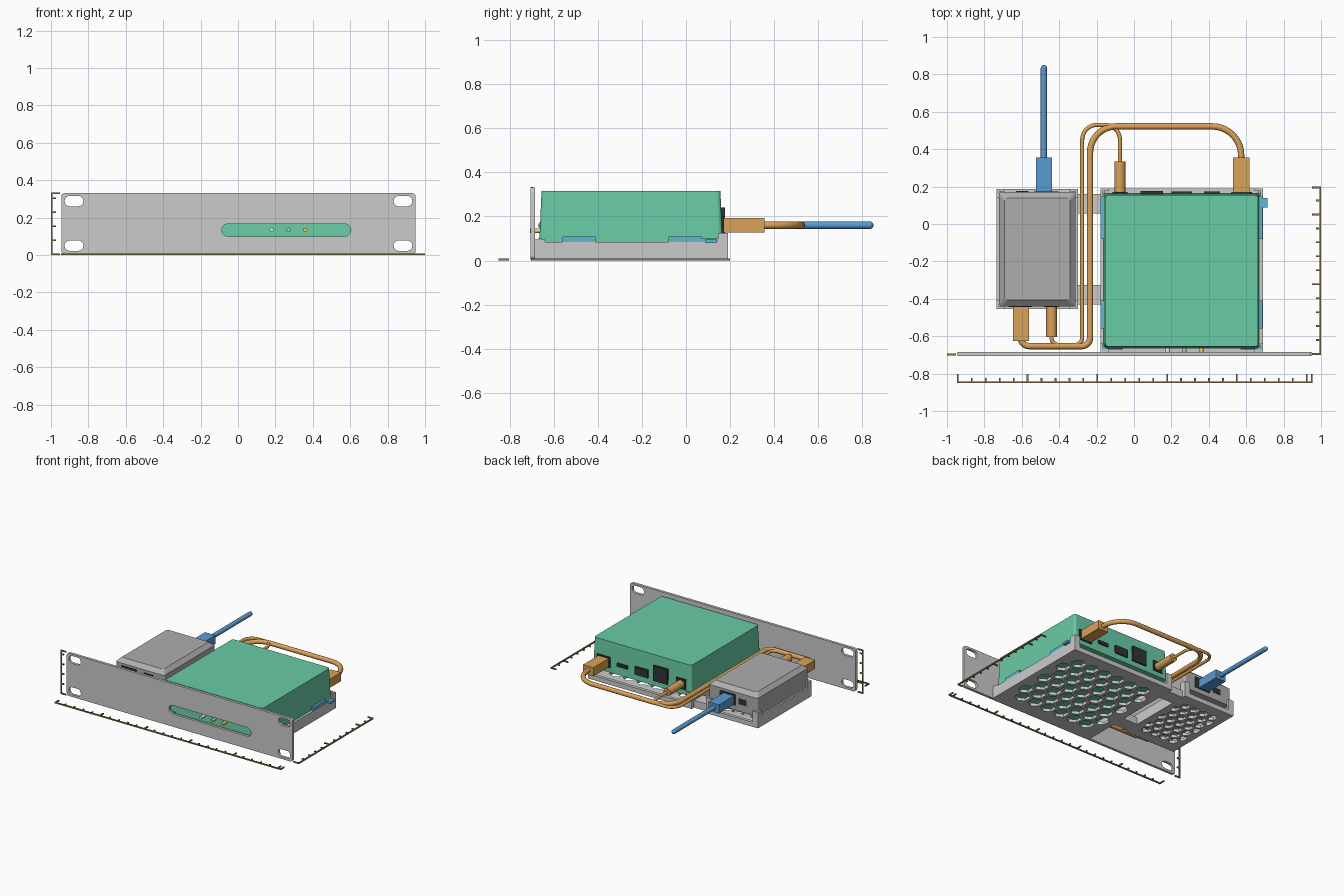
import bpy, bmesh, math
from mathutils import Vector

if "Cube" in bpy.data.objects:
    bpy.data.objects.remove(bpy.data.objects["Cube"])


def material(name, rgb):
    m = bpy.data.materials.new(name)
    m.diffuse_color = (*rgb, 1)
    m.use_nodes = True
    m.node_tree.nodes["Principled BSDF"].inputs["Base Color"].default_value = m.diffuse_color
    return m


GREEN = material("green", (0.14, 0.60, 0.38))
ORANGE = material("orange", (0.70, 0.36, 0.10))
BLUE = material("blue", (0.10, 0.33, 0.65))
CYAN = material("cyan", (0.12, 0.48, 0.66))
BROWN = material("brown", (0.28, 0.21, 0.08))
DARK = material("dark", (0.03, 0.035, 0.035))
GREY = material("mid_grey", (0.42, 0.42, 0.42))
LIT = material("lamp_green", (0.25, 0.75, 0.35))
WHITE = material("lamp_white", (0.75, 0.9, 0.8))
YELLOW = material("lamp_yellow", (0.85, 0.65, 0.1))


def finish(name, data, mat):
    ob = bpy.data.objects.new(name, data)
    bpy.context.collection.objects.link(ob)
    if mat:
        data.materials.append(mat)
    return ob


def boxes(name, spans, mat=None, bevel=0, taper=(0, 0)):
    """One object from (x0, x1, y0, y1, z0, z1) spans; taper insets the top."""
    bm = bmesh.new()
    for x0, x1, y0, y1, z0, z1 in spans:
        for v in bmesh.ops.create_cube(bm, size=1)["verts"]:
            t = 1 if v.co.z > 0 else 0
            sx, sy = (1 if v.co.x > 0 else -1), (1 if v.co.y > 0 else -1)
            v.co = ((x1 if sx > 0 else x0) - sx * t * taper[0],
                    (y1 if sy > 0 else y0) - sy * t * taper[1], z1 if t else z0)
    if bevel:  # round the upright edges only
        edges = [e for e in bm.edges if abs(e.verts[0].co.z - e.verts[1].co.z) > 1e-4]
        bmesh.ops.bevel(bm, geom=edges, offset=bevel, segments=4, profile=0.5, affect='EDGES')
    me = bpy.data.meshes.new(name)
    bm.to_mesh(me)
    bm.free()
    return finish(name, me, mat)


def to_mesh(ob):
    bpy.ops.object.select_all(action='DESELECT')
    ob.select_set(True)
    bpy.context.view_layer.objects.active = ob
    bpy.ops.object.convert(target='MESH')
    bpy.ops.object.shade_smooth_by_angle(angle=math.radians(35))


def plate(name, loops, thick, loc, upright=False, mat=None):
    """Flat sheet: first loop is the outline, the others are holes."""
    cu = bpy.data.curves.new(name, 'CURVE')
    cu.dimensions, cu.fill_mode, cu.extrude = '2D', 'BOTH', thick / 2
    for loop in loops:
        sp = cu.splines.new('POLY')
        sp.points.add(len(loop) - 1)
        for p, (x, y) in zip(sp.points, loop):
            p.co = (x, y, 0, 1)
        sp.use_cyclic_u = True
    ob = finish(name, cu, mat)
    ob.location = loc
    if upright:
        ob.rotation_euler.x = math.pi / 2
    to_mesh(ob)


def round_rect(x0, x1, y0, y1, r, n=6):
    pts = []
    for k, (cx, cy) in enumerate([(x1 - r, y1 - r), (x0 + r, y1 - r), (x0 + r, y0 + r), (x1 - r, y0 + r)]):
        for i in range(n + 1):
            a = (k + i / n) * math.pi / 2
            pts.append((cx + r * math.cos(a), cy + r * math.sin(a)))
    return pts


def hex_holes(x0, x1, y0, y1, pitch, gap):
    holes, r, dy = [], (pitch - gap) / math.sqrt(3), pitch * math.sqrt(3) / 2
    cx, cy = (x0 + x1) / 2, (y0 + y1) / 2
    for j in range(-9, 10):
        for i in range(-9, 10):
            hx, hy = cx + (i + (j % 2) / 2) * pitch, cy + j * dy
            if not (x0 - .005 < hx < x1 + .005 and y0 + .01 < hy < y1 - .01):
                continue
            loop = []
            for k in range(6):
                a = math.radians(60 * k + 30)
                p = (min(max(hx + r * math.cos(a), x0), x1), min(max(hy + r * math.sin(a), y0), y1))
                if not any(math.dist(p, q) < 1e-4 for q in loop):
                    loop.append(p)
            holes.append(loop)
    return holes


def cable(name, pts, radius, mat, bend=0.1, bends=None):
    """Round tube along square corners that are turned into quarter arcs."""
    pts = [Vector(p) for p in pts]
    path = [pts[0]]
    for k in range(1, len(pts) - 1):
        p, r = pts[k], (bends[k - 1] if bends else bend)
        d1, d2 = (p - pts[k - 1]).normalized(), (pts[k + 1] - p).normalized()
        for i in range(11):
            t = i / 10 * math.pi / 2
            path.append(p - d1 * r + d2 * r - d2 * r * math.cos(t) + d1 * r * math.sin(t))
    path.append(pts[-1])
    cu = bpy.data.curves.new(name, 'CURVE')
    cu.dimensions, cu.bevel_depth, cu.bevel_resolution, cu.use_fill_caps = '3D', radius, 4, True
    sp = cu.splines.new('POLY')
    sp.points.add(len(path) - 1)
    for q, p in zip(sp.points, path):
        q.co = (*p, 1)
    to_mesh(finish(name, cu, mat))


B = 0.005  # underside of the rack parts

# front panel with four mounting slots and the lamp window
panel = [round_rect(-.945, .95, B, .33, .018)]
for x in (-.877, .882):
    for z in (.05, .288):
        panel.append(round_rect(x - .05, x + .05, z - .028, z + .028, .0275))
panel.append(round_rect(-.087, .603, .1, .166, .032))
plate("front_panel", panel, .02, (0, -.695, 0), True)


# honeycomb trays
def tray(name, x0, x1, y0, y1, border, pitch, gap, post_front):
    floor = [[(x0, y0), (x1, y0), (x1, y1), (x0, y1)]]
    floor += hex_holes(x0 + border, x1 - border, y0 + border, y1 - border, pitch, gap)
    plate(name + "_floor", floor, .022, (0, 0, B + .011))
    t = .024
    boxes(name + "_walls", [(x0, x0 + t, y0, y1, B, .085), (x1 - t, x1, y0, y1, B, .085),
                            (x0 + t, x1 - t, y0, y0 + t, B, .05), (x0 + t, x1 - t, y1 - t, y1, B, .04)])
    w, s = .045, .013
    posts = []
    for xa, xb, xs in ((x0, x0 + w, x0), (x1 - w, x1, x1 - s)):
        posts += [(xa, xb, y1 - s, y1, B, .125), (xs, xs + s, y1 - w, y1, .08, .125),
                  (xa, xb, y0, y0 + s, B, post_front), (xs, xs + s, y0, y0 + w, .08, post_front)]
    boxes(name + "_corner_posts", posts)


tray("main_tray", -.18, .69, -.685, .19, .05, .115, .022, .096)
tray("side_tray", -.735, -.30, -.455, .187, .045, .08, .018, .125)
boxes("tray_bridges", [(-.31, -.17, y, y + .105, B, .06) for y in (-.43, .055)])

# main device, lamps, ports
boxes("main_device", [(-.162, .672, -.665, .166, .085, .315)], GREEN, .018, (.008, .01))
for x, m in ((.18, WHITE), (.27, LIT), (.36, YELLOW)):
    cable("status_lamp", [(x, -.655, .135), (x, -.707, .135)], .011, m)
boxes("device_ports", [(.035, .155, .15, .176, .125, .24), (.20, .31, .15, .174, .13, .19),
                       (.375, .46, .15, .174, .15, .175), (.52, .63, .15, .172, .12, .2),
                       (-.115, -.035, .15, .17, .12, .2)], DARK)

# holding clips around the main device
clips = []
for xa, xb in ((-.178, -.155), (.665, .688)):
    clips += [(xa, xb, -.56, -.41, .085, .108), (xa, xb, -.08, .07, .085, .108),
              (xa, xb, .07, .165, .085, .1)]
clips += [(-.17, -.06, -.672, -.655, .085, .1), (.57, .685, -.672, -.655, .085, .1),
          (.685, .715, .088, .138, .08, .096)]
boxes("holding_clips", clips, CYAN)

# power unit with chamfered lid and its ports
boxes("power_unit_body", [(-.722, -.312, -.44, .172, .085, .222)], GREY, .015)
boxes("power_unit_lid", [(-.722, -.312, -.44, .172, .222, .25)], GREY, .015, (.03, .033))
boxes("power_unit_ports", [(-.535, -.405, .16, .175, .12, .205), (-.63, -.565, .16, .176, .14, .18),
                           (-.67, -.545, -.445, -.43, .115, .205), (-.48, -.40, -.445, -.43, .12, .2)], DARK)

# plugs and cables
Z = .16
boxes("square_plugs", [(.53, .617, .165, .355, .126, .192), (-.648, -.562, -.625, -.435, .126, .192)], ORANGE)
cable("round_plug_rear", [(-.075, .165, Z), (-.075, .335, Z)], .03, ORANGE)
cable("round_plug_front", [(-.441, -.435, Z), (-.441, -.603, Z)], .03, ORANGE)
cable("thick_cable", [(.573, .35, Z), (.573, .522, Z), (-.235, .522, Z), (-.235, -.653, Z),
                      (-.605, -.653, Z), (-.605, -.6, Z)], .017, ORANGE, bends=(.155, .14, .045, .045))
cable("thin_cable", [(-.075, .33, Z), (-.075, .53, Z), (-.277, .53, Z), (-.277, -.647, Z),
                     (-.441, -.647, Z), (-.441, -.59, Z)], .011, ORANGE, bends=(.08, .08, .04, .04))
boxes("network_plug", [(-.525, -.438, .17, .355, .126, .192)], BLUE)
cable("network_cable", [(-.482, .35, Z), (-.482, .833, Z)], .017, BLUE)
bm = bmesh.new()
bmesh.ops.create_uvsphere(bm, u_segments=16, v_segments=10, radius=.017)
me = bpy.data.meshes.new("network_cable_end")
bm.to_mesh(me)
bm.free()
me.shade_smooth()
finish("network_cable_end", me, BLUE).location = (-.482, .833, Z)


# measuring rulers with long and short ticks
def ruler(name, origin, axis, tick, length):
    o, a, t = Vector(origin), Vector(axis), Vector(tick)
    step = .00746 * 10
    bars = [(o, o + a * length)]
    n = int(length / step + .01)
    for i in range(n + 1):
        p = o + a * i * step
        bars.append((p, p + t * (.038 if i % 5 == 0 else .018)))
    bars.append((o + a * length, o + a * length + t * .038))
    h = .0045
    spans = []
    for p, q in bars:
        s = []
        for k in range(3):
            s += [min(p[k], q[k]) - h, max(p[k], q[k]) + h]
        spans.append(s)
    boxes(name, spans, BROWN)


ruler("width_ruler", (-.942, -.8455, .0045), (1, 0, 0), (0, 1, 0), 1.892)
ruler("depth_ruler", (.9955, -.695, .0045), (0, 1, 0), (-1, 0, 0), .89)
ruler("height_ruler", (-.9955, -.698, .0045), (0, 0, 1), (1, 0, 0), .325)
